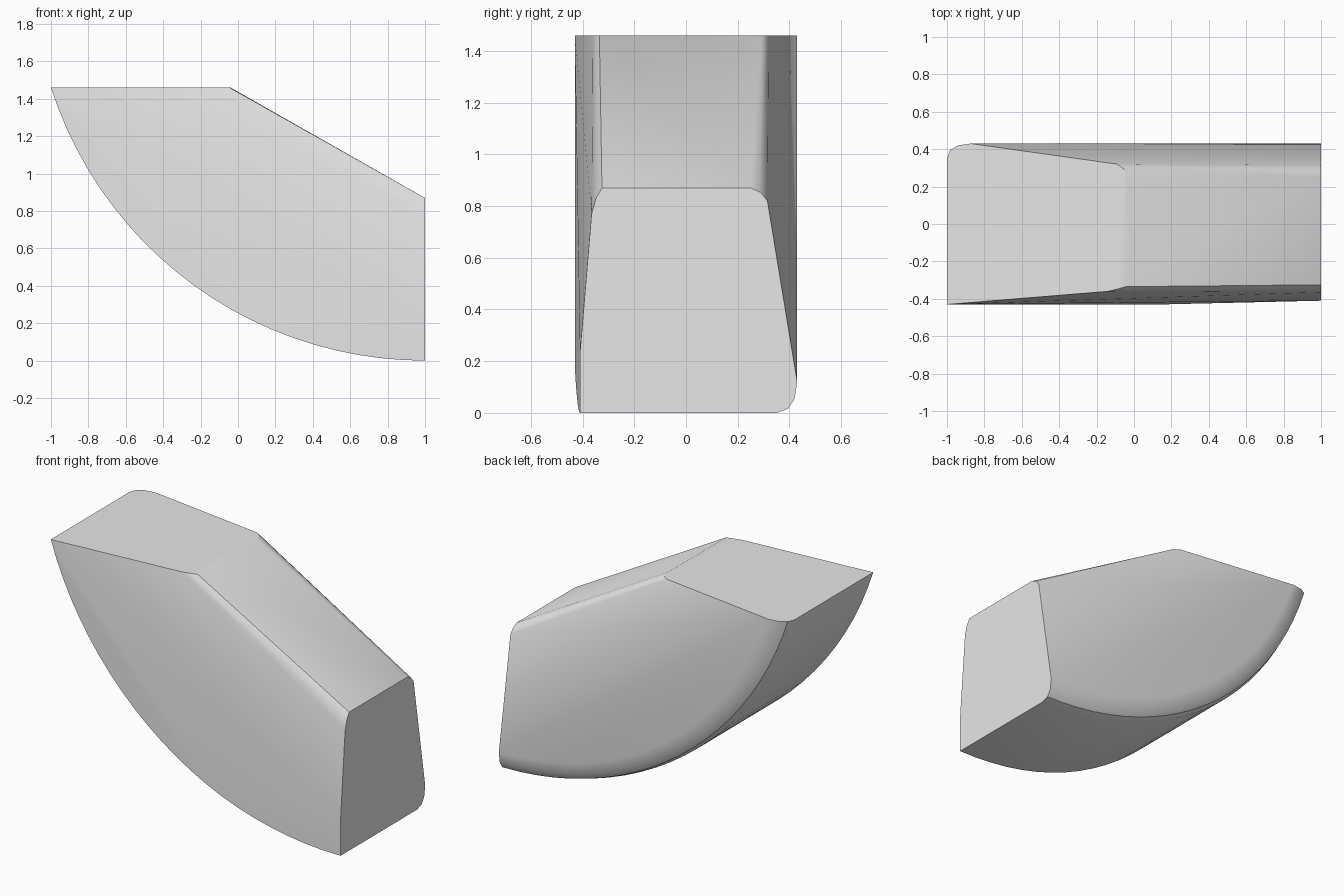
import bpy, bmesh, math

cube = bpy.data.objects.get("Cube")
if cube:
    bpy.data.objects.remove(cube, do_unlink=True)

LEFT_END = 1.0     # flat end plane
TOP = 1.46         # flat top plane
RADIUS = 2.1       # radius of the curved underside
STEPS = 22


def arc(inset, y_at):
    """Points on the curved underside, inset towards its centre."""
    r = RADIUS - inset
    sweep = math.acos((RADIUS - TOP) / r)
    pts = []
    for i in range(STEPS + 1):
        a = sweep * i / STEPS
        x = LEFT_END - r * math.sin(a)
        pts.append((x, y_at(x), RADIUS - r * math.cos(a)))
    return pts


def front_y(x):
    """Front edge of the underside, drawn in slightly near the flat end."""
    return -0.43 + 0.02 * max(0, (x - 0.15) / 0.85)


# Curved underside: crisp front edge, rounded back edge
points = arc(0, front_y)
for inset, y in ((0, 0.35), (0.016, 0.395), (0.055, 0.42), (0.12, 0.43)):
    points += arc(inset, lambda x, y=y: y)

# Lower front corner of the flat end
points.append((LEFT_END, -0.41, 0.23))

# Top ridges with softened shoulders, each running from the top to the flat end
ridges = [
    ((-0.14, -0.36, TOP), (LEFT_END, -0.365, 0.77)),
    ((-0.09, -0.348, TOP), (LEFT_END, -0.348, 0.83)),
    ((-0.045, -0.335, TOP), (LEFT_END, -0.325, 0.87)),
    ((-0.04, 0.25, TOP), (LEFT_END, 0.25, 0.87)),
    ((-0.055, 0.295, TOP), (LEFT_END, 0.288, 0.853)),
    ((-0.09, 0.32, TOP), (LEFT_END, 0.315, 0.82)),
]
for start, end in ridges:
    points += [start, end]

# Wrap the solid around its edge curves
bm = bmesh.new()
for p in points:
    bm.verts.new(p)
hull = bmesh.ops.convex_hull(bm, input=bm.verts[:], use_existing_faces=False)
spare = {v for v in hull["geom_interior"] + hull["geom_unused"]
         if isinstance(v, bmesh.types.BMVert)}
bmesh.ops.delete(bm, geom=list(spare), context='VERTS')
bmesh.ops.dissolve_limit(bm, angle_limit=math.radians(0.5),
                         verts=bm.verts[:], edges=bm.edges[:])
bmesh.ops.recalc_face_normals(bm, faces=bm.faces[:])
mesh = bpy.data.meshes.new("curved_wedge")
bm.to_mesh(mesh)
bm.free()

wedge = bpy.data.objects.new("curved_wedge", mesh)
bpy.context.collection.objects.link(wedge)

# Plain grey finish
grey = bpy.data.materials.new("light_grey")
grey.use_nodes = True
colour = (0.8, 0.8, 0.8, 1)
grey.diffuse_color = colour
grey.node_tree.nodes["Principled BSDF"].inputs["Base Color"].default_value = colour
mesh.materials.append(grey)

# Smooth rounded areas, keep the main edges crisp
bpy.ops.object.select_all(action='DESELECT')
wedge.select_set(True)
bpy.context.view_layer.objects.active = wedge
bpy.ops.object.shade_smooth_by_angle(angle=math.radians(30))
